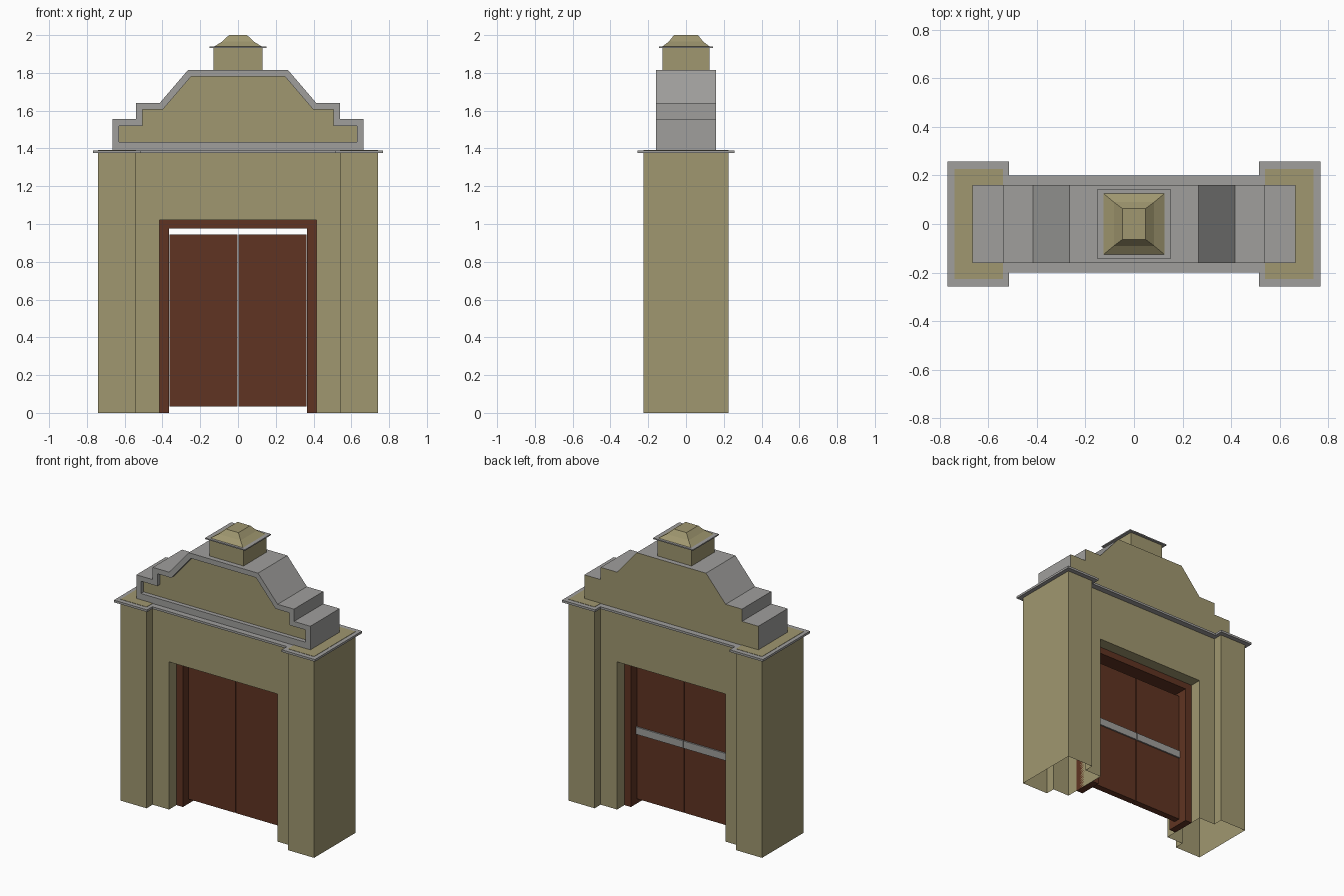
import bpy
import bmesh
from mathutils import Vector

cube = bpy.data.objects.get("Cube")
if cube:
    bpy.data.objects.remove(cube, do_unlink=True)


def make_material(name, rgb):
    mat = bpy.data.materials.new(name)
    mat.use_nodes = True
    colour = (*rgb, 1)
    mat.diffuse_color = colour
    mat.node_tree.nodes["Principled BSDF"].inputs["Base Color"].default_value = colour
    return mat


plaster = make_material("olive plaster", (0.35, 0.31, 0.16))
stone = make_material("grey stone", (0.35, 0.345, 0.335))
wood = make_material("brown wood", (0.115, 0.034, 0.016))


def finish(name, bm, *mats):
    bmesh.ops.recalc_face_normals(bm, faces=bm.faces)
    mesh = bpy.data.meshes.new(name)
    bm.to_mesh(mesh)
    bm.free()
    for mat in mats:
        mesh.materials.append(mat)
    obj = bpy.data.objects.new(name, mesh)
    bpy.context.collection.objects.link(obj)
    return obj


def add_prism(bm, points, direction):
    """Extrude a closed outline along a direction, capping both ends."""
    base = bm.faces.new([bm.verts.new(p) for p in points])
    ext = bmesh.ops.extrude_face_region(bm, geom=[base], use_keep_orig=True)
    verts = [g for g in ext["geom"] if isinstance(g, bmesh.types.BMVert)]
    bmesh.ops.translate(bm, verts=verts, vec=direction)
    return base


def box(name, mat, x, y, z):
    bm = bmesh.new()
    add_prism(bm, [(x[0], y[0], z[0]), (x[1], y[0], z[0]), (x[1], y[1], z[0]), (x[0], y[1], z[0])],
              (0, 0, z[1] - z[0]))
    return finish(name, bm, mat)


def mirrored(half):
    """Close a +x half outline with its reflection."""
    return half + [(-x, v) for x, v in reversed(half)]


# Gateway walls: hollow stepped piers, open below, joined by the lintel
TOP, LINTEL = 1.375, 1.02
INNER, STEP, OUTER = 0.415, 0.54, 0.74
WALL, PIER = 0.16, 0.226
plan = [(INNER, -WALL), (STEP, -WALL), (STEP, -PIER), (OUTER, -PIER),
        (OUTER, PIER), (STEP, PIER), (STEP, WALL), (INNER, WALL)]
bm = bmesh.new()
for side in (1, -1):
    rings = [[bm.verts.new((side * x, y, z)) for x, y in plan] for z in (0, LINTEL, TOP)]
    for low, high in zip(rings, rings[1:]):
        for i in range(len(plan)):
            j = (i + 1) % len(plan)
            if low is rings[1] and j == 0:
                continue
            bm.faces.new([low[i], low[j], high[j], high[i]])
    bm.faces.new(rings[2])
    ends = [rings[1][0], rings[1][-1], rings[2][-1], rings[2][0]]
    if side == 1:
        left_ends = ends
for i in range(4):
    j = (i + 1) % 4
    bm.faces.new([left_ends[i], left_ends[j], ends[j], ends[i]])
bmesh.ops.dissolve_limit(bm, angle_limit=0.01, verts=bm.verts, edges=bm.edges)
finish("gateway_walls", bm, plaster)

# Cornice slab, wider over the piers
half = [(0.515, -0.2), (0.515, -0.258), (0.768, -0.258),
        (0.768, 0.258), (0.515, 0.258), (0.515, 0.2)]
bm = bmesh.new()
add_prism(bm, [(x, y, TOP) for x, y in mirrored(half)], (0, 0, 0.015))
finish("cornice", bm, stone)
for side, label in ((1, "left"), (-1, "right")):
    box(label + "_pier_top", plaster, sorted((side * STEP, side * OUTER)), (-PIER, PIER), (1.38, 1.392))

# Stepped gable: stone edge, plaster back, sunken plaster front panel
half = [(0.665, 1.39), (0.665, 1.555), (0.54, 1.555),
        (0.54, 1.64), (0.415, 1.64), (0.265, 1.815)]
bm = bmesh.new()
front = add_prism(bm, [(x, -WALL, z) for x, z in mirrored(half)], (0, 2 * WALL, 0))
bmesh.ops.recalc_face_normals(bm, faces=bm.faces)
bmesh.ops.inset_individual(bm, faces=[front], thickness=0.035, use_even_offset=True)
for v in front.verts:
    if v.co.z < 1.45:
        v.co.z = 1.435
panel = bmesh.ops.extrude_discrete_faces(bm, faces=[front])["faces"][0]
bmesh.ops.translate(bm, verts=panel.verts, vec=(0, 0.03, 0))
panel.material_index = 1
for f in bm.faces:
    if f.calc_center_median().y > WALL - 0.001:
        f.material_index = 1
finish("gable", bm, stone, plaster)

# Finial block, its slab and flared cap
box("finial_block", plaster, (-0.13, 0.13), (-0.125, 0.125), (1.815, 1.932))
box("finial_slab", stone, (-0.152, 0.152), (-0.142, 0.142), (1.932, 1.94))
bm = bmesh.new()
rings = []
for x, y, z in ((0.125, 0.125, 1.94), (0.083, 0.09, 1.966), (0.048, 0.064, 2.0)):
    rings.append([bm.verts.new((sx * x, sy * y, z))
                  for sx, sy in ((-1, -1), (1, -1), (1, 1), (-1, 1))])
for low, high in zip(rings, rings[1:]):
    for i in range(4):
        j = (i + 1) % 4
        bm.faces.new([low[i], low[j], high[j], high[i]])
bm.faces.new(rings[-1])
bm.faces.new(rings[0])
finish("finial_cap", bm, plaster)

# Door frame, an arch-shaped outline extruded through the opening
half = [(0.365, 0.975), (0.365, 0), (INNER, 0), (INNER, LINTEL)]
bm = bmesh.new()
add_prism(bm, [(x, -0.08, z) for x, z in mirrored(half)], (0, 0.16, 0))
finish("door_frame", bm, wood)

# Paired door leaves with a push bar on the back
for side, label in ((1, "left"), (-1, "right")):
    span = sorted((side * 0.003, side * 0.362))
    box(label + "_door", wood, span, (-0.025, 0.02), (0.035, 0.945))
    box(label + "_push_bar", stone, span, (0.02, 0.03), (0.485, 0.535))
